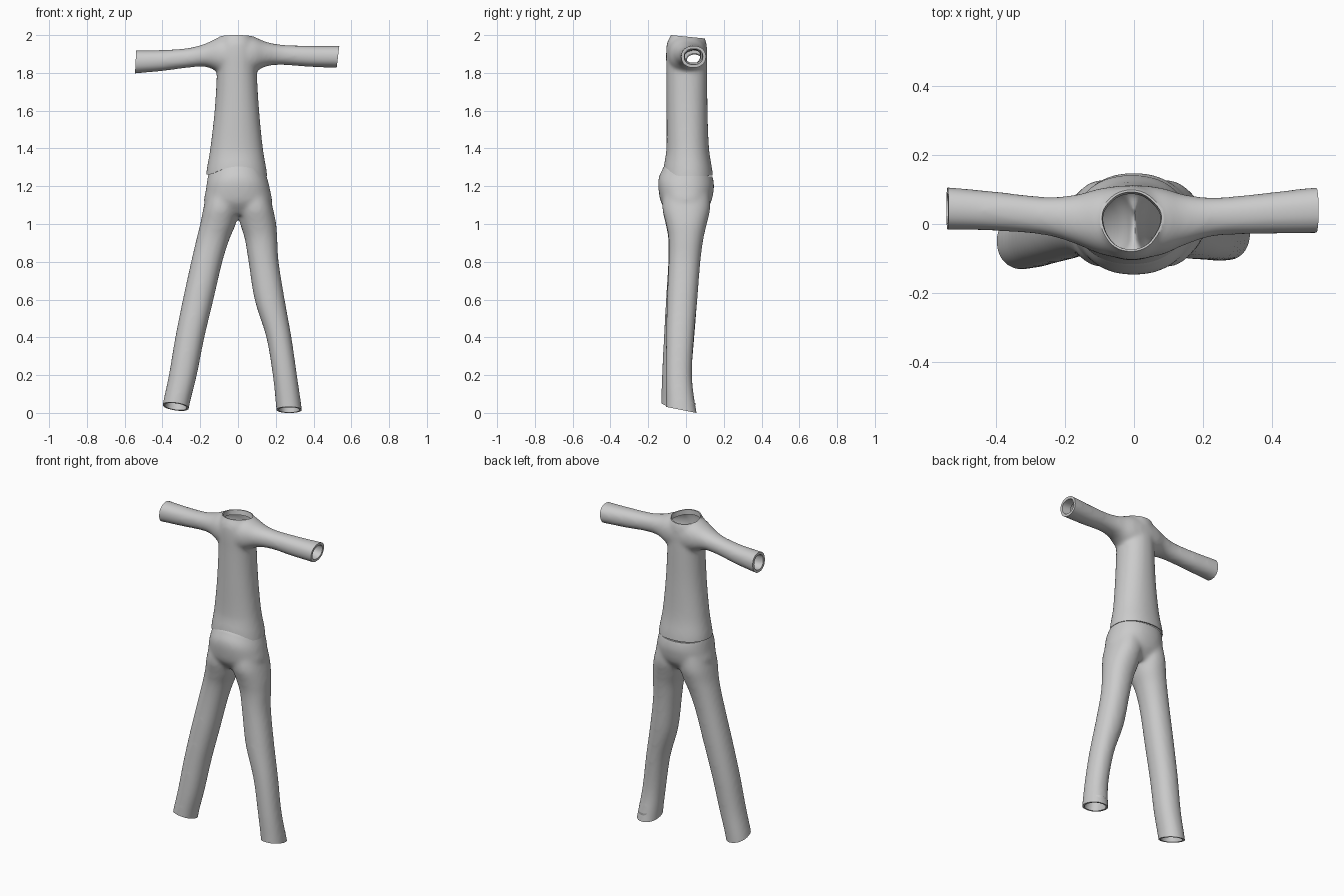
import bpy, bmesh, math
from mathutils import Vector

if "Cube" in bpy.data.objects:
    bpy.data.objects.remove(bpy.data.objects["Cube"])

SIDES = 40


def spline(a, b, c, d, t):
    # Catmull-Rom blend of four section rows
    return [0.5 * (2*q + (r-p)*t + (2*p-5*q+4*r-s)*t*t + (3*q-p-3*r+s)*t**3)
            for p, q, r, s in zip(a, b, c, d)]


def tube(bm, axis, rows, steps=5):
    # closed loft; each row is (position, u min, u max, v min, v max)
    fine = []
    for i in range(len(rows) - 1):
        a, d = rows[max(i-1, 0)], rows[min(i+2, len(rows)-1)]
        fine += [spline(a, rows[i], rows[i+1], d, k/steps) for k in range(steps)]
    fine.append(rows[-1])
    rings = []
    for p, u0, u1, v0, v1 in fine:
        ring = []
        for k in range(SIDES):
            t = 2 * math.pi * k / SIDES
            c, s = math.cos(t), math.sin(t)
            u = (u0+u1)/2 + (u1-u0)/2 * math.copysign(abs(c)**0.92, c)
            v = (v0+v1)/2 + (v1-v0)/2 * math.copysign(abs(s)**0.92, s)
            ring.append(bm.verts.new((u, v, p) if axis == 'z' else (p, u, v)))
        rings.append(ring)
    for lo, hi in zip(rings, rings[1:]):
        for k in range(SIDES):
            j = (k + 1) % SIDES
            bm.faces.new((lo[k], lo[j], hi[j], hi[k]))
    bm.faces.new(rings[0][::-1])
    bm.faces.new(rings[-1])


def cut_hem(bm, co, normal, lip, depth, keep=lambda v: True):
    # open the end of a tube and turn its edge inward
    n = Vector(normal).normalized()
    verts = [v for v in bm.verts if keep(v.co)]
    tagged = set(verts)
    edges = [e for e in bm.edges if all(v in tagged for v in e.verts)]
    faces = [f for f in bm.faces if all(v in tagged for v in f.verts)]
    res = bmesh.ops.bisect_plane(bm, geom=verts+edges+faces, dist=1e-5, plane_co=co,
                                 plane_no=n, clear_outer=True)
    rim = [g for g in res['geom_cut'] if isinstance(g, bmesh.types.BMEdge) and g.is_boundary]
    for shrink, push in ((lip, 0.0), (0.003, depth)):
        ext = bmesh.ops.extrude_edge_only(bm, edges=rim)['geom']
        ring = [g for g in ext if isinstance(g, bmesh.types.BMVert)]
        rim = [g for g in ext if isinstance(g, bmesh.types.BMEdge) and g.is_boundary]
        rim = [e for e in rim if all(v in ring for v in e.verts)]
        c = sum((v.co for v in ring), Vector()) / len(ring)
        for v in ring:
            d = v.co - c
            v.co -= d.normalized() * shrink + n * push


def garment(name, tubes, hems, arch):
    # merge the tubes into one soft skin, then open its ends
    bm = bmesh.new()
    for axis, rows in tubes:
        tube(bm, axis, rows)
    bmesh.ops.recalc_face_normals(bm, faces=bm.faces)
    me = bpy.data.meshes.new(name)
    bm.to_mesh(me)
    bm.free()
    ob = bpy.data.objects.new(name, me)
    bpy.context.collection.objects.link(ob)
    rem = ob.modifiers.new("merge", 'REMESH')
    rem.mode, rem.voxel_size = 'VOXEL', 0.01
    smo = ob.modifiers.new("soften", 'SMOOTH')
    smo.factor, smo.iterations = 0.5, 12
    me = bpy.data.meshes.new_from_object(
        ob.evaluated_get(bpy.context.evaluated_depsgraph_get()))
    ob.modifiers.clear()
    bm = bmesh.new()
    bm.from_mesh(me)
    for hem in hems:
        cut_hem(bm, *hem)
    for v in bm.verts:
        arch(v.co)
    bmesh.ops.recalc_face_normals(bm, faces=bm.faces)
    bm.to_mesh(me)
    bm.free()
    ob.data = me
    bpy.context.view_layer.objects.active = ob
    ob.select_set(True)
    bpy.ops.object.shade_smooth_by_angle(angle=math.radians(45))
    ob.select_set(False)


def waist_arch(co):
    # the waistline rises at the middle of the front
    w = max(0, 1 - abs(co.z - 1.26) / 0.13)
    front = max(0, min(1, -co.y / 0.1)) * max(0, 1 - (co.x / 0.15)**2)
    co.z += 0.04 * w * front


# shirt: body and one tube through both sleeves
body = [(1.20, -.172, .160, -.122, .145), (1.28, -.167, .152, -.116, .140),
        (1.40, -.147, .132, -.104, .122), (1.60, -.124, .112, -.103, .114),
        (1.80, -.112, .100, -.104, .113), (1.90, -.112, .100, -.106, .112),
        (1.96, -.105, .090, -.100, .108), (2.00, -.088, .070, -.080, .092),
        (2.04, -.082, .062, -.066, .080)]
sleeves = [(-.60, -.020, .110, 1.790, 1.920), (-.54, -.017, .107, 1.797, 1.920),
           (-.40, -.020, .094, 1.810, 1.921), (-.26, -.032, .079, 1.828, 1.932),
           (-.17, -.058, .085, 1.832, 1.956), (-.09, -.090, .105, 1.800, 1.993),
           (0, -.100, .113, 1.780, 2.010), (.08, -.090, .105, 1.800, 1.993),
           (.15, -.060, .085, 1.835, 1.964), (.24, -.034, .077, 1.842, 1.948),
           (.38, -.029, .090, 1.832, 1.944), (.52, -.027, .106, 1.827, 1.944),
           (.60, -.025, .108, 1.823, 1.946)]
garment("shirt", [('z', body), ('x', sleeves)],
        [((-.542, 0, 1.86), (-1, 0, .05), .016, .06),
         ((.53, 0, 1.89), (1, 0, -.12), .016, .06),
         ((0, 0, 1.992), (0, .1, 1), .006, .03),
         ((0, 0, 1.258), (-.03, 0, -1), .008, .02)], waist_arch)

# trousers: hips and two legs
hips = [(1.05, -.120, .120, -.085, .085), (1.11, -.178, .178, -.130, .130),
        (1.18, -.170, .170, -.147, .147), (1.22, -.165, .161, -.144, .147),
        (1.26, -.158, .150, -.120, .138), (1.31, -.145, .138, -.095, .115)]
left_leg = [(-.05, -.415, -.272, -.135, .020), (.05, -.398, -.255, -.132, .022),
            (.20, -.366, -.218, -.127, .028), (.40, -.332, -.178, -.117, .044),
            (.60, -.292, -.130, -.106, .060), (.80, -.248, -.083, -.094, .076),
            (.92, -.220, -.045, -.094, .092), (1.00, -.200, -.012, -.108, .110),
            (1.08, -.184, .005, -.125, .128), (1.16, -.165, .010, -.120, .125)]
right_leg = [(-.05, .208, .345, -.108, .068), (.05, .200, .334, -.106, .048),
             (.20, .184, .312, -.108, .032), (.40, .150, .283, -.105, .042),
             (.60, .088, .247, -.101, .060), (.80, .056, .215, -.092, .076),
             (.92, .036, .208, -.092, .092), (1.00, .012, .202, -.106, .110),
             (1.08, -.005, .186, -.125, .128), (1.16, -.010, .165, -.120, .125)]
garment("trousers", [('z', hips), ('z', left_leg), ('z', right_leg)],
        [((-.33, -.05, .032), (-.15, -.27, -1), .012, .05, lambda c: c.x < 0 and c.z < .4),
         ((.27, -.03, .017), (0, -.2, -1), .012, .05, lambda c: c.x > 0 and c.z < .4),
         ((0, 0, 1.262), (0, .08, 1), .010, .02)], waist_arch)
